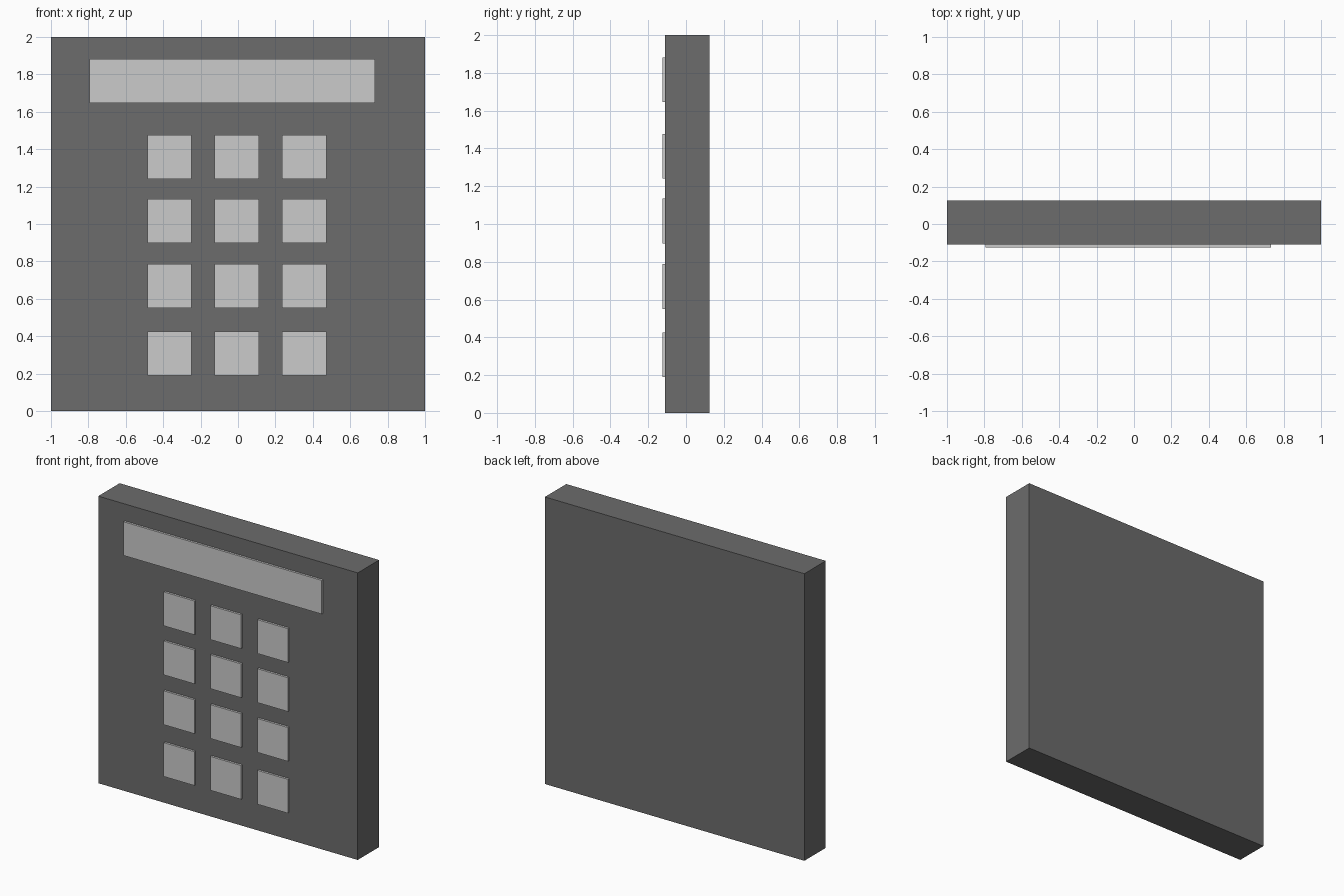
import bpy

if "Cube" in bpy.data.objects:
    bpy.data.objects.remove(bpy.data.objects["Cube"])


def box(name, x, y, z):
    """Add a box from (min, max) ranges on each axis."""
    centre = [(a + b) / 2 for a, b in (x, y, z)]
    bpy.ops.mesh.primitive_cube_add(size=1, location=centre)
    obj = bpy.context.object
    obj.name = name
    obj.scale = [b - a for a, b in (x, y, z)]
    bpy.ops.object.transform_apply(location=False, rotation=False, scale=True)
    return obj


# Dark casing
dark = bpy.data.materials.new("dark_grey")
dark.diffuse_color = (0.15, 0.15, 0.15, 1)
dark.use_nodes = True
dark.node_tree.nodes["Principled BSDF"].inputs["Base Color"].default_value = dark.diffuse_color
FRONT, BACK, RAISED = -0.11, 0.125, -0.125
box("casing", (-1, 1), (FRONT, BACK), (0, 2)).data.materials.append(dark)

# Display panel, set slightly proud of the casing
panel_depth = (RAISED, FRONT + 0.005)
box("display", (-0.795, 0.733), panel_depth, (1.647, 1.882))

# Keypad: four rows of three square keys
half = 0.118
for row, z in enumerate((1.358, 1.016, 0.669, 0.308), 1):
    for col, x in enumerate((-0.367, -0.007, 0.354), 1):
        box(f"key_row{row}_col{col}", (x - half, x + half),
            panel_depth, (z - half, z + half))
